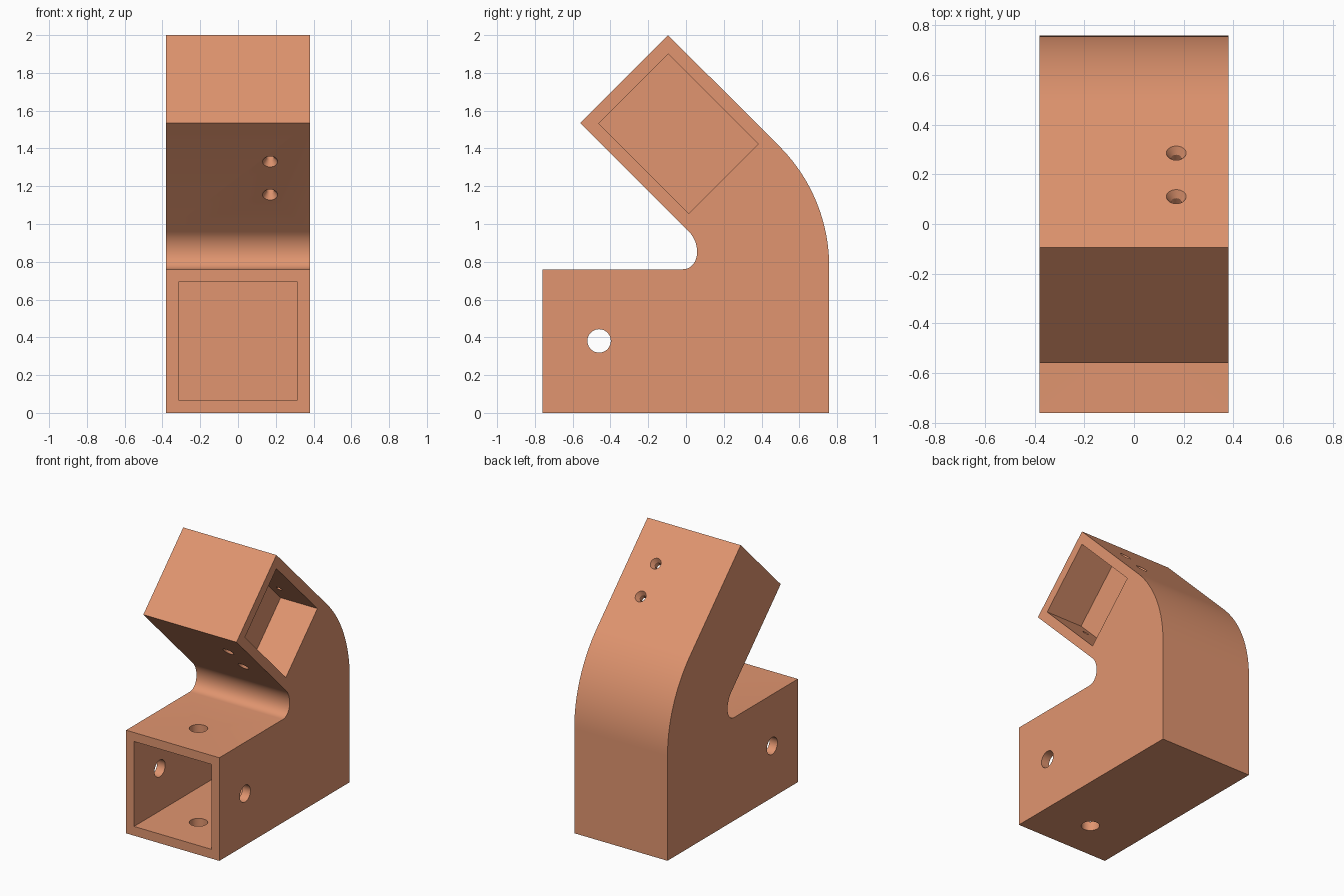
import bpy, bmesh, math
from mathutils import Vector, Matrix

if "Cube" in bpy.data.objects:
    bpy.data.objects.remove(bpy.data.objects["Cube"])

HALF_W = 0.38
Y_BACK = 0.758
S = math.sqrt(0.5)


def mesh_object(name, bm):
    bmesh.ops.recalc_face_normals(bm, faces=bm.faces)
    me = bpy.data.meshes.new(name)
    bm.to_mesh(me)
    bm.free()
    ob = bpy.data.objects.new(name, me)
    bpy.context.collection.objects.link(ob)
    return ob


def extrude_x(name, profile, x0, x1):
    """Extrude a closed (y, z) outline along x."""
    bm = bmesh.new()
    face = bm.faces.new([bm.verts.new((x0, y, z)) for y, z in profile])
    new = bmesh.ops.extrude_face_region(bm, geom=[face])["geom"]
    verts = [v for v in new if isinstance(v, bmesh.types.BMVert)]
    bmesh.ops.translate(bm, verts=verts, vec=(x1 - x0, 0, 0))
    return mesh_object(name, bm)


def lathe(name, origin, axis, profile, sides=40):
    """Closed round solid from (distance along axis, radius) pairs."""
    turn = Matrix.Translation(origin) @ Vector(axis).to_track_quat('Z', 'Y').to_matrix().to_4x4()
    bm = bmesh.new()
    rings = []
    for d, r in profile:
        angles = [2 * math.pi * i / sides for i in range(sides)]
        rings.append([bm.verts.new(turn @ Vector((r * math.cos(a), r * math.sin(a), d))) for a in angles])
    for a, b in zip(rings, rings[1:]):
        for i in range(sides):
            j = (i + 1) % sides
            bm.faces.new((a[i], a[j], b[j], b[i]))
    bm.faces.new(rings[0])
    bm.faces.new(rings[-1])
    return mesh_object(name, bm)


# Outer bend (45 degree fillet) and inner bend
R, z0 = 0.90, 0.775
outer = [(Y_BACK - R + R * math.cos(a), z0 + R * math.sin(a))
         for a in (math.radians(45) * i / 24 for i in range(25))]
p = [Vector(v) for v in ((0.015, 0.96), (0.085, 0.89), (0.07, 0.76), (-0.02, 0.76))]
inner = []
for i in range(17):
    t = i / 16
    q = p[0]*(1-t)**3 + p[1]*3*t*(1-t)**2 + p[2]*3*t*t*(1-t) + p[3]*t**3
    inner.append((q.x, q.y))

# Bracket body
profile = ([(-0.76, 0), (Y_BACK, 0)] + outer + [(-0.095, 2.0), (-0.56, 1.535)]
           + inner + [(-0.76, 0.76)])
body = extrude_x("angle_bracket", profile, -HALF_W, HALF_W)

# Square socket in the front, blind pocket in the right side of the arm
cutters = [
    extrude_x("front_socket_cutter", [(-0.9, 0.068), (0.44, 0.068), (0.44, 0.694), (-0.9, 0.694)],
              -0.315, 0.315),
    extrude_x("arm_pocket_cutter", [(-0.095, 1.90), (0.382, 1.423), (0.015, 1.056), (-0.462, 1.533)],
              0.08, 0.5),
]

# Cross holes through the socket walls
for axis in ((1, 0, 0), (0, 0, 1)):
    cutters.append(lathe("cross_hole_cutter", (0, -0.46, 0.381), axis, [(-0.6, 0.062), (0.6, 0.062)]))

# Two screw holes through the arm, countersunk at both ends
low, high = 0.975 * S, 1.905 * S
for k in (-1.335, -1.685):
    cutters.append(lathe("screw_hole_cutter", (0.17, k / 2, -k / 2), (0, 1, 1), [
        (low - 0.01, 0.046), (low + 0.03, 0.021), (high - 0.03, 0.021), (high + 0.01, 0.046)], 32))

bpy.context.view_layer.objects.active = body
body.select_set(True)
for c in cutters:
    c.hide_render = True
    mod = body.modifiers.new("cut", 'BOOLEAN')
    mod.operation = 'DIFFERENCE'
    mod.solver = 'EXACT'
    mod.object = c
    bpy.ops.object.modifier_apply(modifier=mod.name)
for c in cutters:
    bpy.data.objects.remove(c, do_unlink=True)

# Finish
bpy.ops.object.shade_smooth_by_angle(angle=math.radians(30))
mat = bpy.data.materials.new("copper_orange")
mat.diffuse_color = (0.75, 0.30, 0.16, 1)
mat.use_nodes = True
mat.node_tree.nodes["Principled BSDF"].inputs["Base Color"].default_value = mat.diffuse_color
body.data.materials.clear()
body.data.materials.append(mat)
